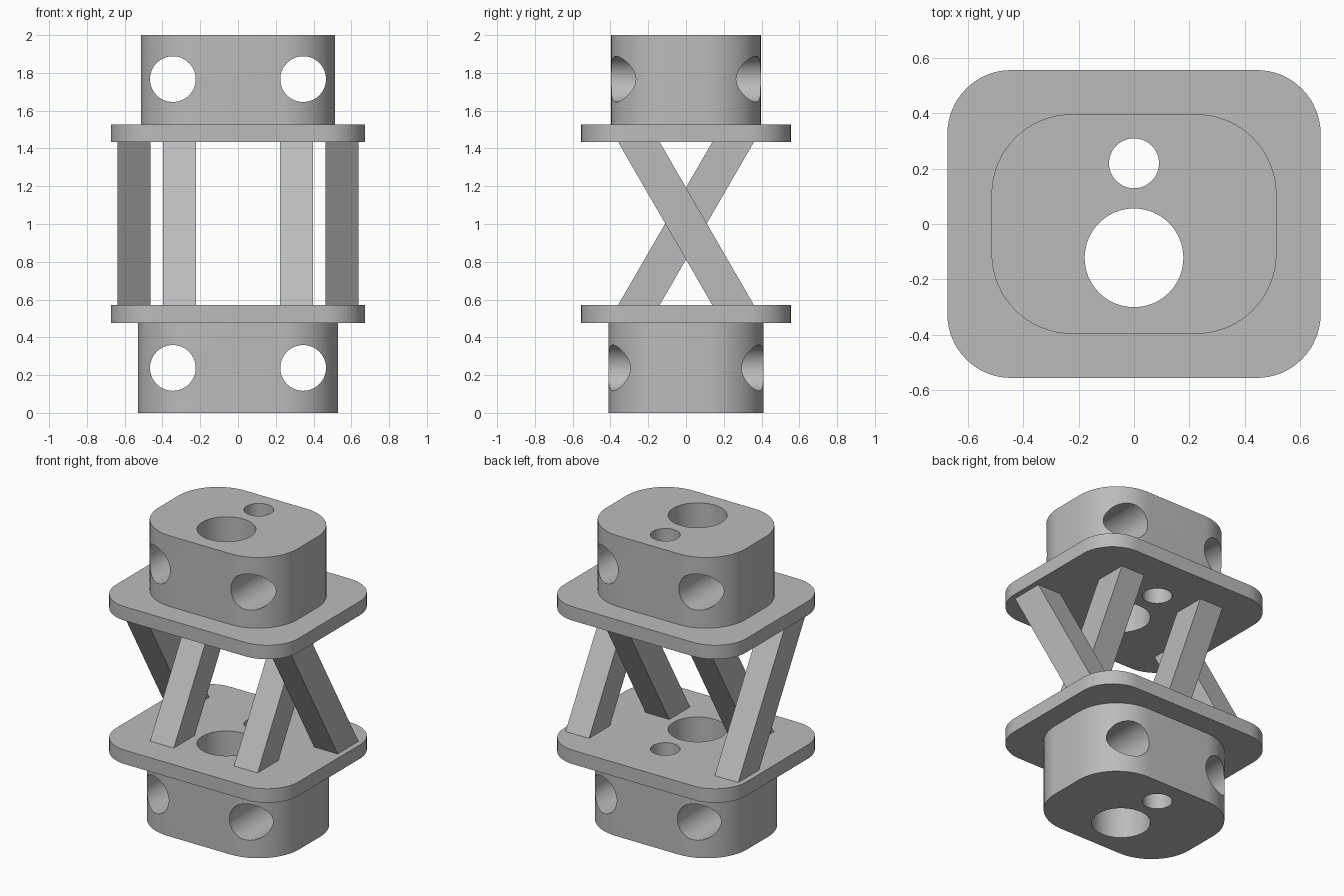
import bpy, bmesh, math

if "Cube" in bpy.data.objects:
    bpy.data.objects.remove(bpy.data.objects["Cube"])

grey = bpy.data.materials.new("matte grey")
grey.diffuse_color = (0.5, 0.5, 0.5, 1)
grey.use_nodes = True
grey.node_tree.nodes["Principled BSDF"].inputs["Base Color"].default_value = grey.diffuse_color


def finish(name, bm):
    bmesh.ops.recalc_face_normals(bm, faces=bm.faces)
    me = bpy.data.meshes.new(name)
    bm.to_mesh(me)
    bm.free()
    me.materials.append(grey)
    ob = bpy.data.objects.new(name, me)
    bpy.context.collection.objects.link(ob)
    return ob


def prism(name, outline, extrude):
    """Close an outline of 3D points and push it along a vector."""
    bm = bmesh.new()
    face = bm.faces.new([bm.verts.new(p) for p in outline])
    ext = bmesh.ops.extrude_face_region(bm, geom=[face])
    verts = [v for v in ext["geom"] if isinstance(v, bmesh.types.BMVert)]
    bmesh.ops.translate(bm, verts=verts, vec=extrude)
    return finish(name, bm)


def rounded_slab(name, hx, hy, r, z0, z1, seg=16):
    pts = []
    for k, (sx, sy) in enumerate([(1, 1), (-1, 1), (-1, -1), (1, -1)]):
        for i in range(seg + 1):
            a = math.pi / 2 * (k + i / seg)
            pts.append((sx * (hx - r) + r * math.cos(a),
                        sy * (hy - r) + r * math.sin(a), z0))
    return prism(name, pts, (0, 0, z1 - z0))


def circle(r, seg=64):
    return [(r * math.cos(2 * math.pi * i / seg), r * math.sin(2 * math.pi * i / seg))
            for i in range(seg)]


def drill_z(x, y, r):
    return prism("drill", [(x + a, y + b, -0.5) for a, b in circle(r)], (0, 0, 3))


def drill_y(x, z, r):
    return prism("drill", [(x + a, -1, z + b) for a, b in circle(r)], (0, 2, 0))


def cut(ob, drills):
    for d in drills:
        mod = ob.modifiers.new("hole", "BOOLEAN")
        mod.operation = "DIFFERENCE"
        mod.solver = "EXACT"
        mod.object = d
    me = bpy.data.meshes.new_from_object(
        ob.evaluated_get(bpy.context.evaluated_depsgraph_get()))
    ob.modifiers.clear()
    ob.data = me
    for d in drills:
        bpy.data.objects.remove(d)
    bpy.ops.object.select_all(action="DESELECT")
    ob.select_set(True)
    bpy.context.view_layer.objects.active = ob
    bpy.ops.object.shade_smooth_by_angle(angle=math.radians(30))


# End blocks and plates: name, half x, half y, corner radius, z range, side hole height
bodies = [
    ("lower_block", 0.53, 0.41, 0.30, 0.0, 0.477, 0.238),
    ("lower_plate", 0.673, 0.555, 0.23, 0.477, 0.57, None),
    ("upper_plate", 0.673, 0.555, 0.23, 1.435, 1.528, None),
    ("upper_block", 0.514, 0.396, 0.29, 1.528, 2.0, 1.767),
]
for name, hx, hy, r, z0, z1, hole_z in bodies:
    body = rounded_slab(name, hx, hy, r, z0, z1)
    drills = [drill_z(0, -0.122, 0.178), drill_z(0, 0.219, 0.09)]
    if hole_z is not None:
        drills += [drill_y(s * 0.345, hole_z, 0.121) for s in (-1, 1)]
    cut(body, drills)

# Crossed struts: inner pair leans back, outer pair leans forward
for label, x0, x1, lean in [("inner", 0.222, 0.397, 1), ("outer", 0.464, 0.638, -1)]:
    for side, s in (("left", -1), ("right", 1)):
        outline = [(s * x0, lean * y, z) for y, z in
                   [(-0.36, 0.57), (-0.14, 0.57), (0.36, 1.435), (0.14, 1.435)]]
        prism(f"{label}_strut_{side}", outline, (s * (x1 - x0), 0, 0))
